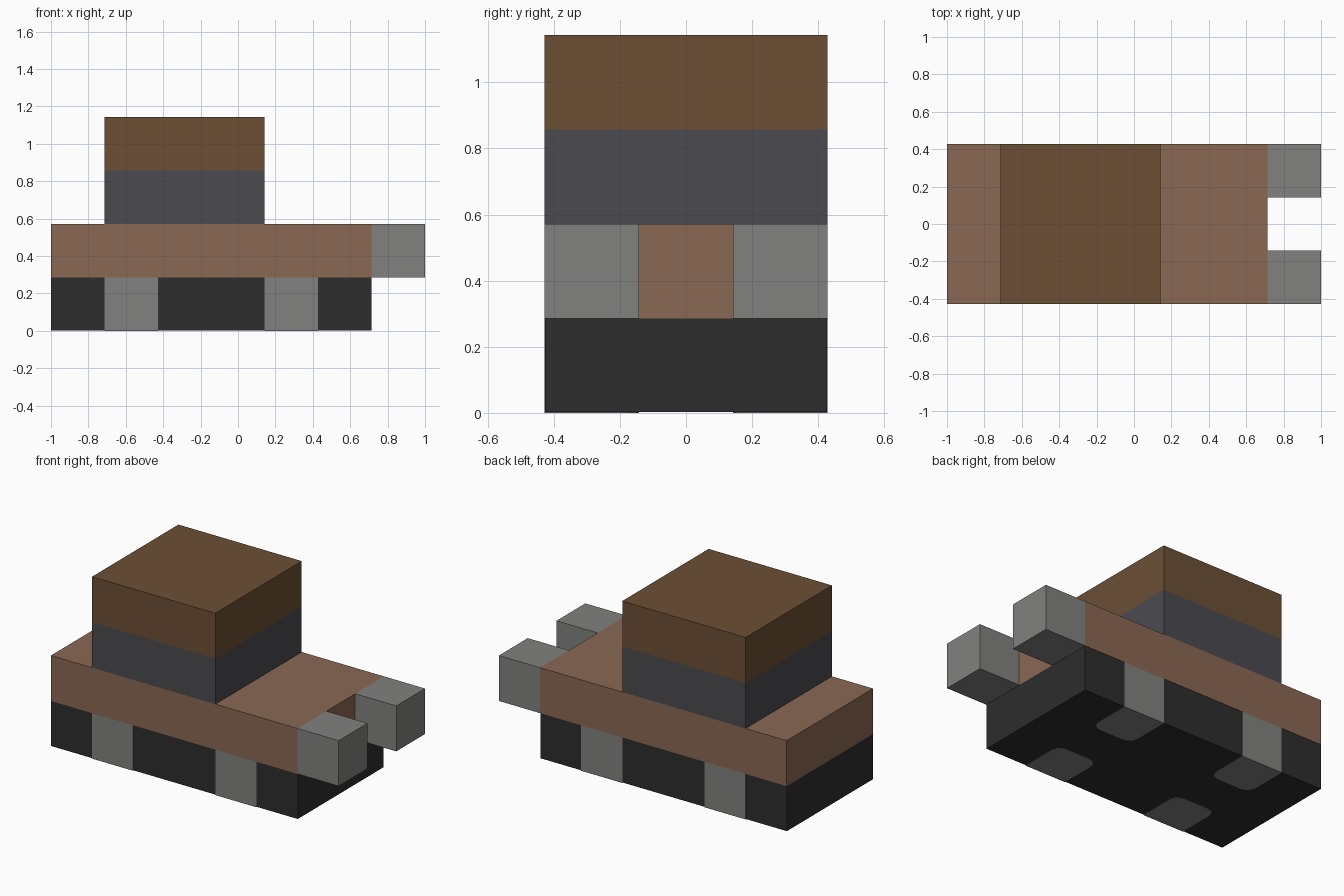
import bpy
import bmesh

cube = bpy.data.objects.get("Cube")
if cube:
    bpy.data.objects.remove(cube, do_unlink=True)

U = 2 / 7  # one block
GAP = 0.002  # recess that keeps the wheel faces in front of the track faces


def material(name, rgb):
    linear = [((c / 255 + 0.055) / 1.055) ** 2.4 for c in rgb] + [1]
    mat = bpy.data.materials.new(name)
    mat.use_nodes = True
    mat.diffuse_color = linear
    bsdf = mat.node_tree.nodes["Principled BSDF"]
    bsdf.inputs["Base Color"].default_value = linear
    bsdf.inputs["Roughness"].default_value = 0.9
    return mat


brown = material("dark_brown", (108, 79, 53))
slate = material("slate_grey", (75, 74, 79))
clay = material("clay_brown", (138, 104, 83))
grey = material("mid_grey", (129, 129, 127))
black = material("charcoal", (45, 45, 45))


def box(name, low, high, mat, round_side=0):
    """Box between two corners; round_side rounds the vertical edges facing that y way."""
    bm = bmesh.new()
    bmesh.ops.create_cube(bm, size=1)
    for v in bm.verts:
        v.co = [h if c > 0 else l for c, l, h in zip(v.co, low, high)]
    if round_side:
        inner = low[1] if round_side < 0 else high[1]
        edges = [e for e in bm.edges
                 if all(abs(v.co.y - inner) < 1e-4 for v in e.verts)
                 and abs(e.verts[0].co.z - e.verts[1].co.z) > 0.1]
        bmesh.ops.bevel(bm, geom=edges, offset=0.06, segments=3,
                        profile=0.5, affect='EDGES')
    mesh = bpy.data.meshes.new(name)
    bm.to_mesh(mesh)
    bm.free()
    mesh.materials.append(mat)
    obj = bpy.data.objects.new(name, mesh)
    bpy.context.collection.objects.link(obj)
    return obj


W = 1.5 * U  # half width

# Stacked body
box("track_base", (-1, -W + GAP, GAP), (-1 + 6 * U, W - GAP, U), black)
box("hull", (-1, -W, U), (-1 + 6 * U, W, 2 * U), clay)
box("cabin", (-1 + U, -W, 2 * U), (-1 + 4 * U, W, 3 * U), slate)
box("roof", (-1 + U, -W, 3 * U), (-1 + 4 * U, W, 4 * U), brown)

# Paired wheels and prongs on both sides
for side, label in ((-1, "front"), (1, "back")):
    y0, y1 = sorted((side * W, side * U / 2))
    box(label + "_prong", (-1 + 6 * U, y0, U), (1, y1, 2 * U), grey)
    for start, end in ((1, "rear"), (4, "fore")):
        x = -1 + start * U
        box(f"{label}_{end}_wheel", (x, y0, 0), (x + U, y1, U), grey, -side)
